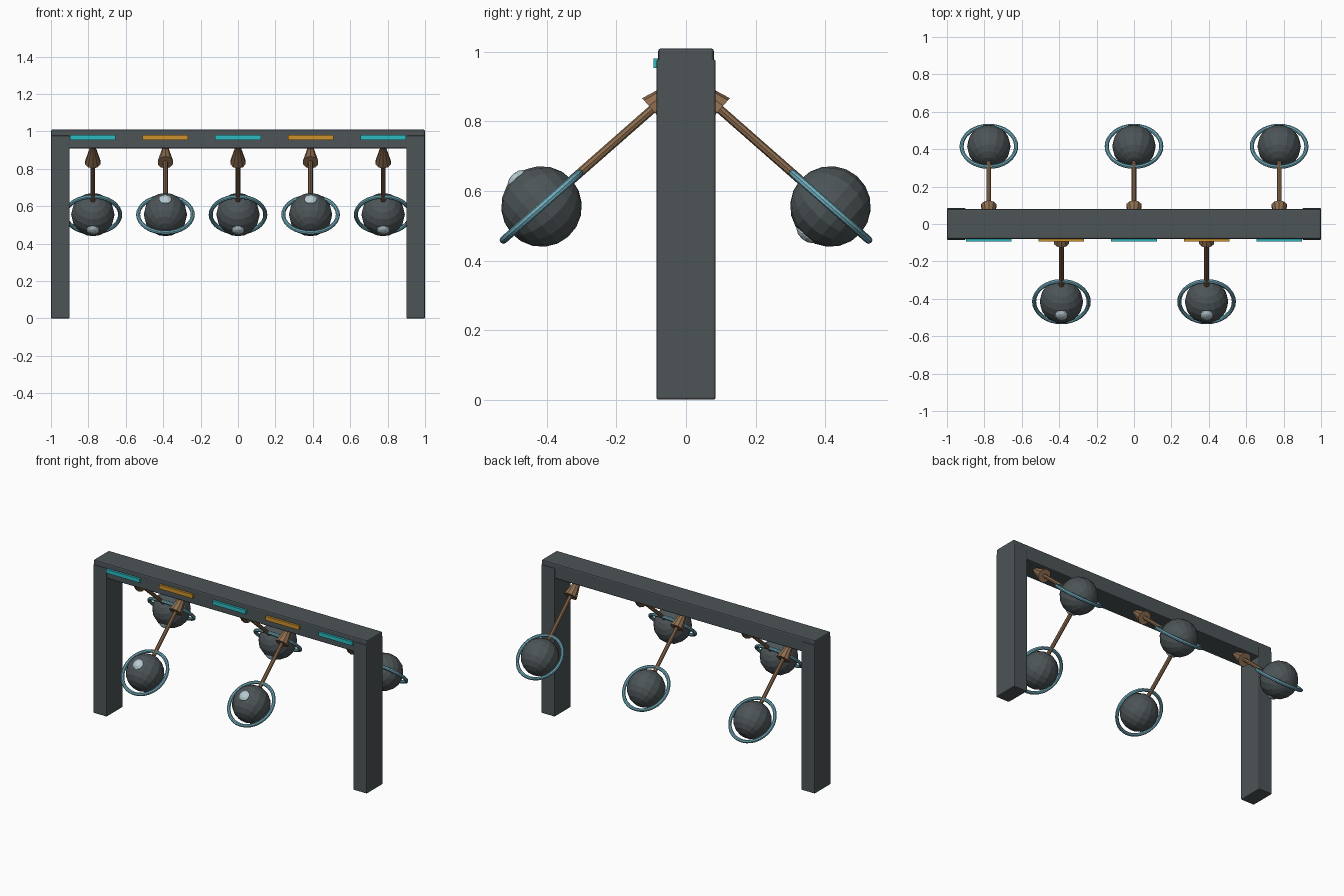
import bpy, math
from mathutils import Matrix

if "Cube" in bpy.data.objects:
    bpy.data.objects.remove(bpy.data.objects["Cube"])


def material(name, rgb):
    m = bpy.data.materials.new(name)
    m.diffuse_color = (*rgb, 1)
    m.use_nodes = True
    m.node_tree.nodes["Principled BSDF"].inputs["Base Color"].default_value = m.diffuse_color
    return m


SLATE = material("dark slate", (0.074, 0.09, 0.096))
TEAL = material("teal", (0.025, 0.5, 0.54))
ORANGE = material("orange", (0.62, 0.29, 0.025))
COPPER = material("copper brown", (0.27, 0.155, 0.08))
BLUE = material("pale blue", (0.17, 0.43, 0.52))
PALE = material("pale grey", (0.48, 0.6, 0.65))


def finish(name, mat, smooth=False):
    ob = bpy.context.object
    ob.name = name
    ob.data.materials.append(mat)
    if smooth:
        bpy.ops.object.shade_smooth_by_angle(angle=math.radians(40))
    return ob


def box(name, lo, hi, mat, bevel=0.0):
    centre = [(a + b) / 2 for a, b in zip(lo, hi)]
    bpy.ops.mesh.primitive_cube_add(size=1, location=centre)
    ob = finish(name, mat)
    ob.data.transform(Matrix.Diagonal([b - a for a, b in zip(lo, hi)] + [1]))
    if bevel:
        mod = ob.modifiers.new("soft edges", 'BEVEL')
        mod.width = bevel
        mod.segments = 2
    return ob


# Gantry frame: two posts and a cross beam
box("beam", (-1, -0.08, 0.91), (1, 0.08, 1.01), SLATE, 0.008)
for side, x in (("left", -0.95), ("right", 0.95)):
    box(side + "_post", (x - 0.05, -0.085, 0), (x + 0.05, 0.085, 0.978), SLATE, 0.006)

PIVOT_Z = 0.92
LENGTH = 0.5526
SWING = math.radians(48.7)

for i in range(5):
    x = (i - 2) * 0.388
    # Indicator strip on the front of the beam
    box(f"strip_{i}", (x - 0.122, -0.094, 0.954), (x + 0.122, -0.078, 0.98),
        ORANGE if i % 2 else TEAL)

    # Pendulum built hanging straight down, then swung about its pivot
    parts = []
    bpy.ops.mesh.primitive_cylinder_add(vertices=8, radius=0.0125, depth=LENGTH - 0.06,
                                        location=(0, 0, -(LENGTH - 0.06) / 2))
    parts.append(finish(f"rod_{i}", COPPER, True))

    bpy.ops.mesh.primitive_cone_add(vertices=10, radius1=0.043, radius2=0.014,
                                    depth=0.125, location=(0, 0, -0.0675))
    parts.append(finish(f"pivot_cone_{i}", COPPER))

    bpy.ops.mesh.primitive_uv_sphere_add(segments=16, ring_count=10, radius=0.116,
                                         location=(0, 0, -LENGTH))
    parts.append(finish(f"ball_{i}", SLATE))

    bpy.ops.mesh.primitive_torus_add(major_segments=32, minor_segments=8,
                                     major_radius=0.146, minor_radius=0.011,
                                     location=(0, 0, -LENGTH),
                                     rotation=(math.pi / 2, 0, 0))
    parts.append(finish(f"ring_{i}", BLUE, True))

    # Small pale lens on the ball
    bpy.ops.mesh.primitive_uv_sphere_add(segments=10, ring_count=6, radius=0.037,
                                         location=(0, -0.1, -LENGTH),
                                         rotation=(math.pi / 2, 0, 0))
    lens = finish(f"lens_{i}", PALE)
    lens.data.transform(Matrix.Diagonal((1, 1, 0.65, 1)))
    parts.append(lens)

    angle = -SWING if i % 2 else SWING
    swing = Matrix.Translation((x, 0, PIVOT_Z)) @ Matrix.Rotation(angle, 4, 'X')
    bpy.context.view_layer.update()
    for ob in parts:
        ob.matrix_world = swing @ ob.matrix_world
